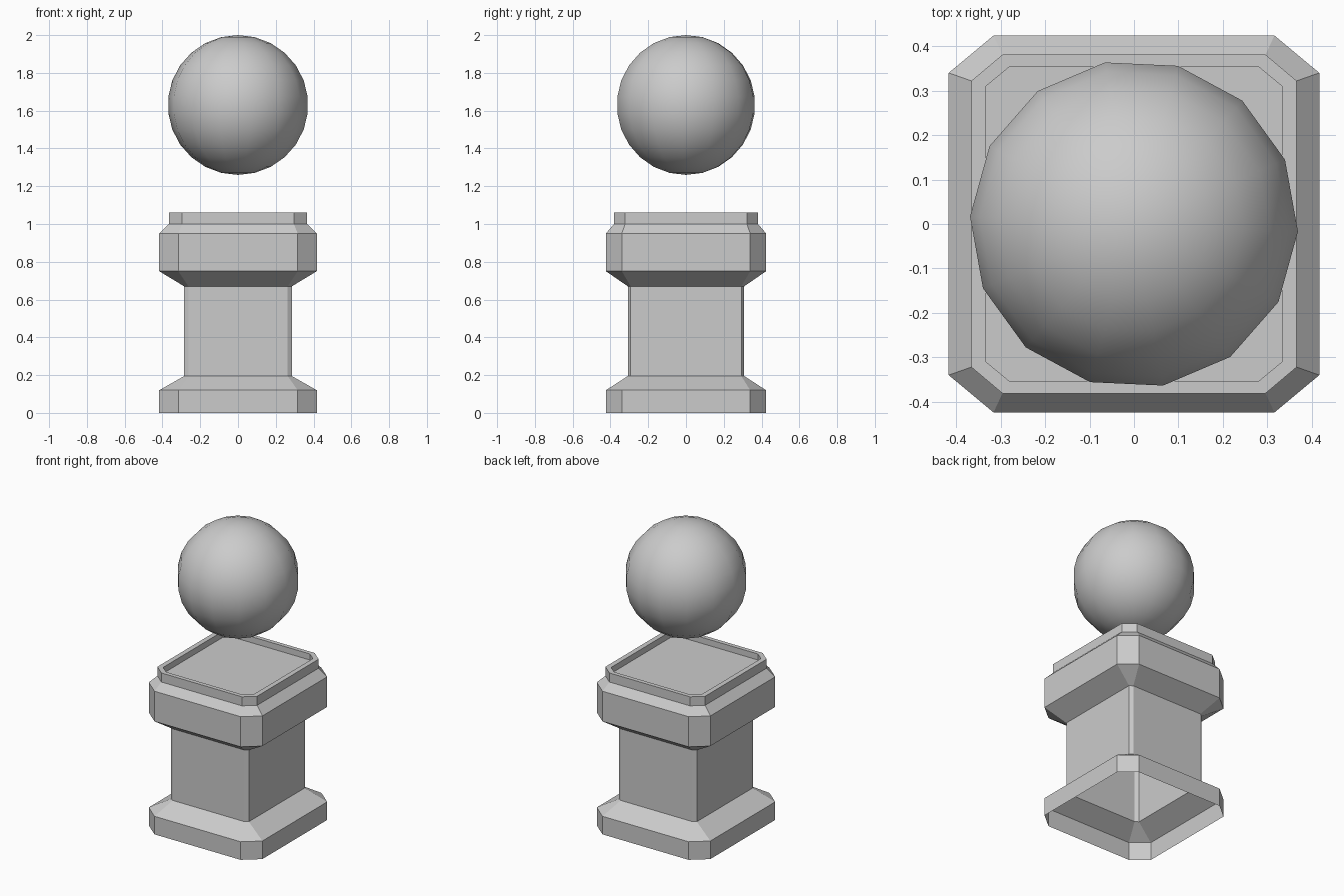
import bpy, bmesh, math

if "Cube" in bpy.data.objects:
    bpy.data.objects.remove(bpy.data.objects["Cube"])


def ring(bm, z, hx, hy, fx, fy):
    """Chamfered rectangle: half sizes hx, hy; flat edges end at fx, fy."""
    pts = [(fx, -hy), (hx, -fy), (hx, fy), (fx, hy),
           (-fx, hy), (-hx, fy), (-hx, -fy), (-fx, -hy)]
    return [bm.verts.new((x, y, z)) for x, y in pts]


# Pedestal: stacked chamfered sections, open underneath, recessed top
wide = (0.417, 0.424, 0.316, 0.34)
shaft = (0.285, 0.308, 0.263, 0.293)
rim = (0.366, 0.381, 0.296, 0.322)
inner = (0.333, 0.353, 0.281, 0.31)
sections = [(0, wide), (0.12, wide), (0.195, shaft), (0.67, shaft),
            (0.75, wide), (0.95, wide), (1.0, rim), (1.06, rim),
            (1.06, inner), (1.02, inner)]
bm = bmesh.new()
rings = [ring(bm, z, *s) for z, s in sections]
for a, b in zip(rings, rings[1:]):
    for i in range(8):
        j = (i + 1) % 8
        bm.faces.new((a[i], a[j], b[j], b[i]))
bm.faces.new(rings[-1])
mesh = bpy.data.meshes.new("pedestal")
bm.to_mesh(mesh)
bm.free()
bpy.context.collection.objects.link(bpy.data.objects.new("pedestal", mesh))

# Floating smooth ball, slightly turned about its axis
bpy.ops.mesh.primitive_uv_sphere_add(segments=14, ring_count=13, radius=0.372,
                                     location=(0, 0, 1.63),
                                     rotation=(0, 0, math.radians(10.2)))
ball = bpy.context.object
ball.name = "ball"
ball.scale.z = 0.37 / 0.372
bpy.ops.object.shade_smooth()
